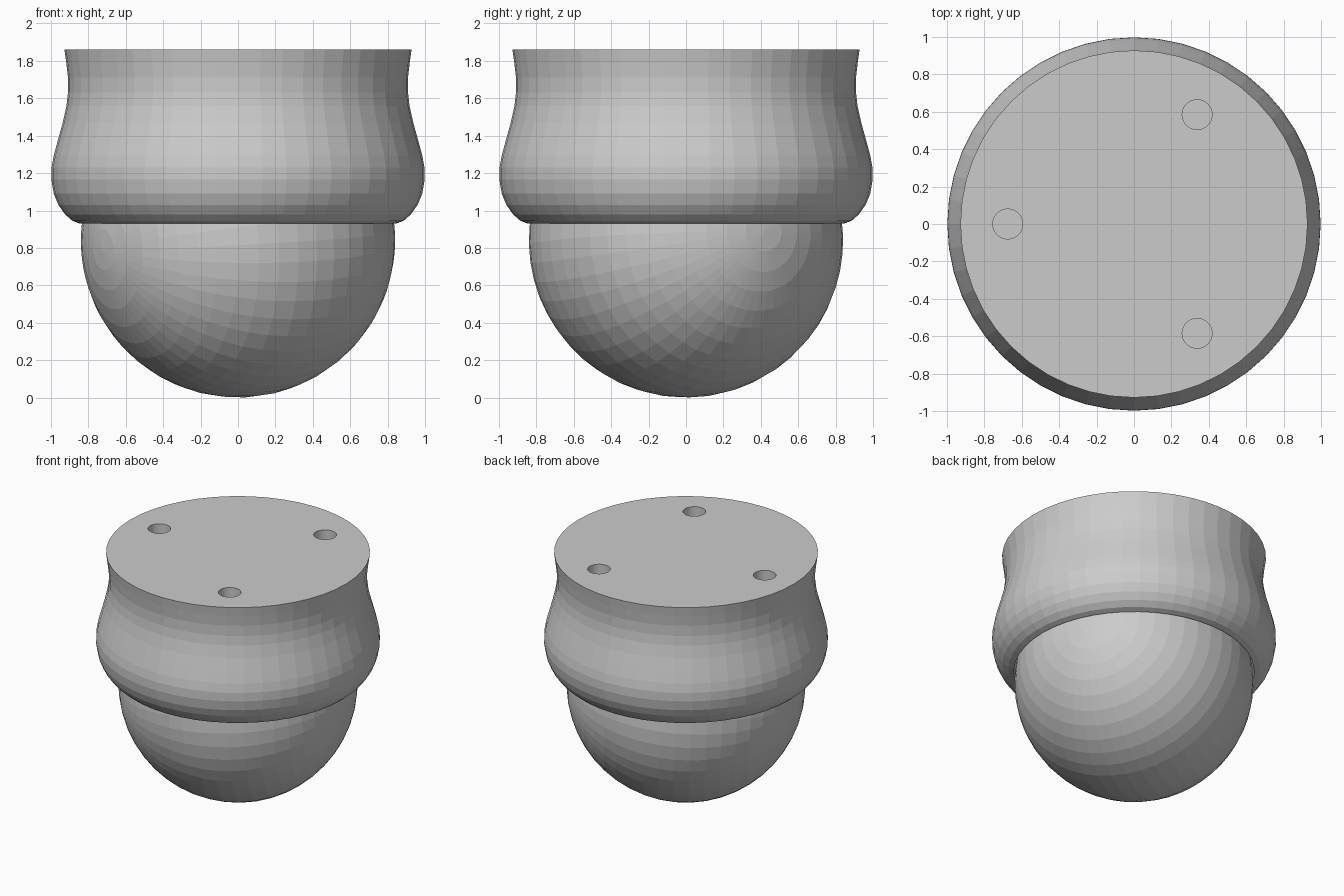
import bpy, bmesh
from math import sin, cos, pi, radians, asin
from mathutils import Vector, Matrix

if "Cube" in bpy.data.objects:
    bpy.data.objects.remove(bpy.data.objects["Cube"])

SEGS = 48
BALL_R, SOCKET_R, RIM_Z, TOP_Z = 0.84, 0.848, 0.93, 1.86


def add_object(name, bm):
    bmesh.ops.recalc_face_normals(bm, faces=bm.faces)
    mesh = bpy.data.meshes.new(name)
    bm.to_mesh(mesh)
    bm.free()
    obj = bpy.data.objects.new(name, mesh)
    bpy.context.collection.objects.link(obj)
    return obj


def lathe(name, profile):
    bm = bmesh.new()
    verts = [bm.verts.new((r, 0, z)) for r, z in profile]
    edges = [bm.edges.new(pair) for pair in zip(verts, verts[1:])]
    bmesh.ops.spin(bm, geom=verts + edges, cent=(0, 0, 0), axis=(0, 0, 1),
                   angle=2 * pi, steps=SEGS, use_merge=False)
    bmesh.ops.remove_doubles(bm, verts=bm.verts, dist=1e-4)
    return add_object(name, bm)


# Housing: flat mounting top, waisted and bulging side, hollow ball socket
outer = [(0, TOP_Z), (0.928, TOP_Z), (0.918, 1.79), (0.909, 1.71), (0.909, 1.63),
         (0.917, 1.56), (0.937, 1.47), (0.962, 1.38), (0.985, 1.295), (0.997, 1.23),
         (0.998, 1.165), (0.985, 1.09), (0.96, 1.03), (0.925, 0.98),
         (0.885, 0.945), (0.845, RIM_Z)]
start = asin((RIM_Z - BALL_R) / SOCKET_R)
socket = []
for i in range(1, 13):
    a = start + (pi / 2 - start) * i / 12
    r = SOCKET_R * cos(a) if i < 12 else 0
    socket.append((r, BALL_R + SOCKET_R * sin(a)))
housing = lathe("housing", outer + socket)

# Three blind screw holes in the mounting face
bm = bmesh.new()
for deg in (60, 180, 300):
    a = radians(deg)
    bmesh.ops.create_cone(
        bm, cap_ends=True, segments=32, radius1=0.08, radius2=0.08, depth=0.7,
        matrix=Matrix.Translation((0.675 * cos(a), 0.675 * sin(a), TOP_Z)))
cutter = add_object("screw_hole_cutter", bm)
cutter.hide_render = True
cutter.display_type = 'WIRE'
holes = housing.modifiers.new("screw_holes", 'BOOLEAN')
holes.operation = 'DIFFERENCE'
holes.solver = 'EXACT'
holes.object = cutter

# Rolling ball, its poles turned sideways
bm = bmesh.new()
tilt = Vector((0.866, 0.5, 0.06)).to_track_quat('Z', 'Y').to_matrix().to_4x4()
bmesh.ops.create_uvsphere(bm, u_segments=SEGS, v_segments=24, radius=BALL_R,
                          matrix=Matrix.Translation((0, 0, BALL_R)) @ tilt)
add_object("ball", bm)
